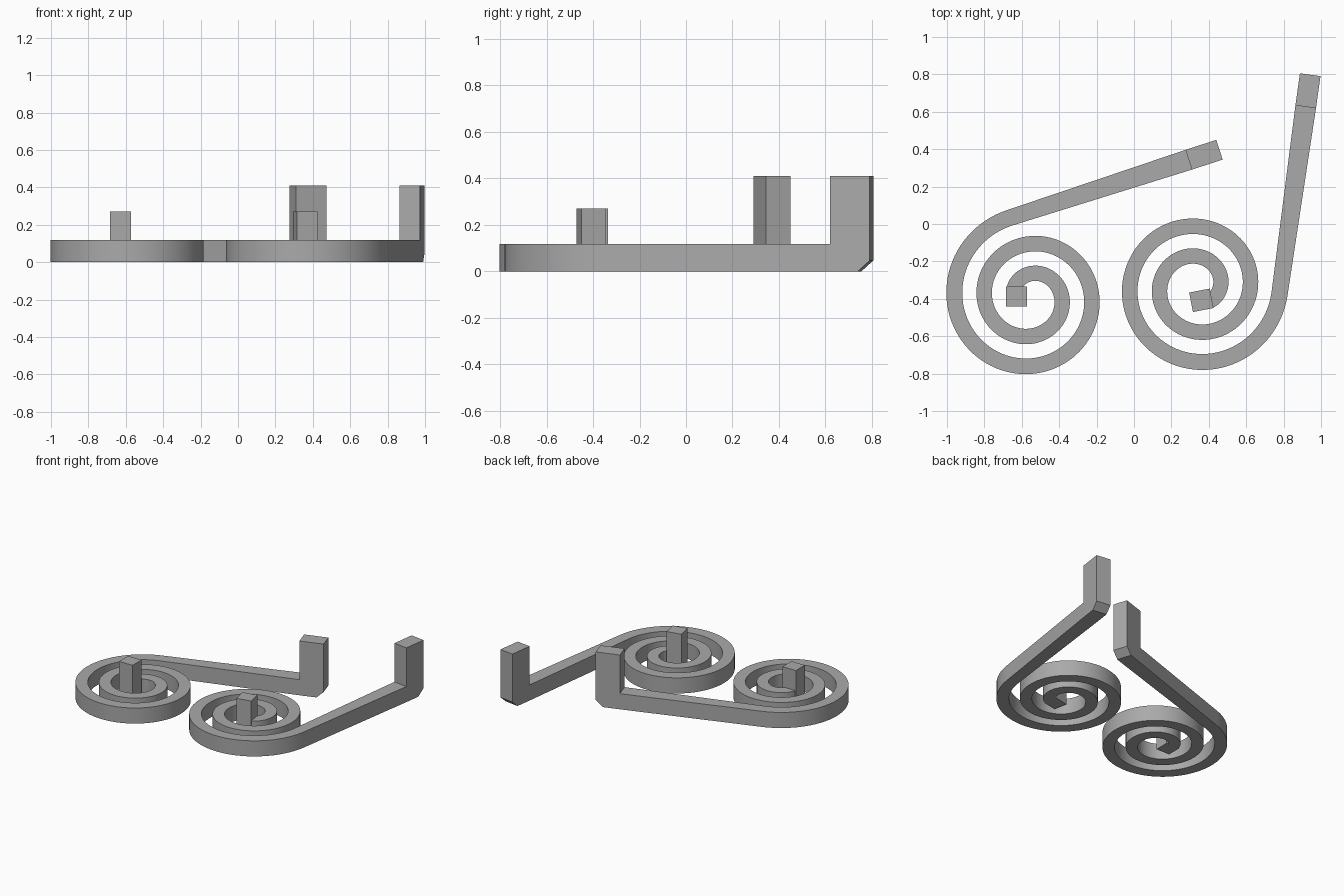
import bpy, bmesh
from math import radians, degrees, cos, sin, tau
from mathutils import Vector, Matrix

cube = bpy.data.objects.get("Cube")
if cube:
    bpy.data.objects.remove(cube, do_unlink=True)

grey = bpy.data.materials.new("plain_grey")
grey.use_nodes = True
colour = (0.4, 0.4, 0.4, 1)
grey.diffuse_color = colour
grey.node_tree.nodes["Principled BSDF"].inputs["Base Color"].default_value = colour

BAR_HEIGHT = 0.118
POST_HEIGHT = 0.27
HOOK_HEIGHT = 0.41
HOOK_LENGTH = 0.173
PITCH = 0.16          # radial gap between turns
COIL_WIDTH = 0.083
HOOK_WIDTH = 0.111


def finish(bm, name, matrix=None):
    bmesh.ops.recalc_face_normals(bm, faces=bm.faces)
    mesh = bpy.data.meshes.new(name)
    bm.to_mesh(mesh)
    bm.free()
    mesh.materials.append(grey)
    obj = bpy.data.objects.new(name, mesh)
    bpy.context.collection.objects.link(obj)
    if matrix:
        obj.matrix_world = matrix
    return obj


def ribbon(name, stations):
    """Bar of rectangular section through (point, side normal, width) stations."""
    bm = bmesh.new()
    rings = []
    for point, normal, width in stations:
        a, b = point + normal * width / 2, point - normal * width / 2
        rings.append([bm.verts.new((p.x, p.y, z)) for p, z in
                      ((a, 0), (b, 0), (b, BAR_HEIGHT), (a, BAR_HEIGHT))])
    for r, s in zip(rings, rings[1:]):
        for i in range(4):
            j = (i + 1) % 4
            bm.faces.new((r[i], r[j], s[j], s[i]))
    bm.faces.new(rings[0])
    bm.faces.new(rings[-1])
    obj = finish(bm, name)
    bpy.ops.object.select_all(action='DESELECT')
    obj.select_set(True)
    bpy.context.view_layer.objects.active = obj
    bpy.ops.object.shade_smooth_by_angle(angle=radians(30))


def hook(name, tip, direction):
    """Upright end block with a chamfered lower outer edge."""
    profile = [(-HOOK_LENGTH, 0), (-0.052, 0), (0, 0.047),
               (0, HOOK_HEIGHT), (-HOOK_LENGTH, HOOK_HEIGHT)]
    bm = bmesh.new()
    face = bm.faces.new([bm.verts.new((u, -HOOK_WIDTH / 2, z)) for u, z in profile])
    side = bmesh.ops.extrude_face_region(bm, geom=[face])["geom"]
    bmesh.ops.translate(bm, vec=(0, HOOK_WIDTH, 0),
                        verts=[v for v in side if isinstance(v, bmesh.types.BMVert)])
    angle = Vector((1, 0)).angle_signed(direction)
    finish(bm, name, Matrix.Translation((tip.x, tip.y, 0)) @ Matrix.Rotation(-angle, 4, 'Z'))


def post(name, centre, size, turn):
    """Square pin at the heart of the coil."""
    bm = bmesh.new()
    bmesh.ops.create_cube(bm, size=1)
    bmesh.ops.scale(bm, vec=(size[0], size[1], POST_HEIGHT), verts=bm.verts)
    finish(bm, name, Matrix.Translation((centre[0], centre[1], POST_HEIGHT / 2))
           @ Matrix.Rotation(radians(turn), 4, 'Z'))


def scroll(side, centre, radius, zero, spin, start, end, tip):
    """Flat coil running out into a straight arm with a raised hook."""
    centre, tip = Vector(centre), Vector(tip)
    steps = 200
    stations = []
    for i in range(steps + 1):
        turn = radians(start + (end - start) * i / steps)
        angle = radians(zero) + spin * turn
        out = Vector((cos(angle), sin(angle)))
        width = COIL_WIDTH + 0.004 * max(0, i / steps - 0.75) * 4
        stations.append((centre + out * (radius + PITCH * turn / tau), out, width))
    direction = (tip - stations[-1][0]).normalized()
    normal = Vector((direction.y, -direction.x)) * spin
    stations[-1] = (stations[-1][0], normal, 0.087)
    stations.append((tip - direction * HOOK_LENGTH, normal, HOOK_WIDTH))
    ribbon(side + "_coil_and_arm", stations)
    hook(side + "_hook", tip, direction)


# coil on the model's right, winding clockwise outward
scroll("right", (-0.553, -0.393), 0.127, 90, -1, -64, 705, (0.457, 0.397))
post("right_post", (-0.628, -0.388), (0.112, 0.107), 0)

# coil on the model's left, winding anticlockwise outward
scroll("left", (0.34, -0.335), 0.122, 0, 1, -53, 715, (0.942, 0.798))
post("left_post", (0.36, -0.408), (0.112, 0.106), 11)
